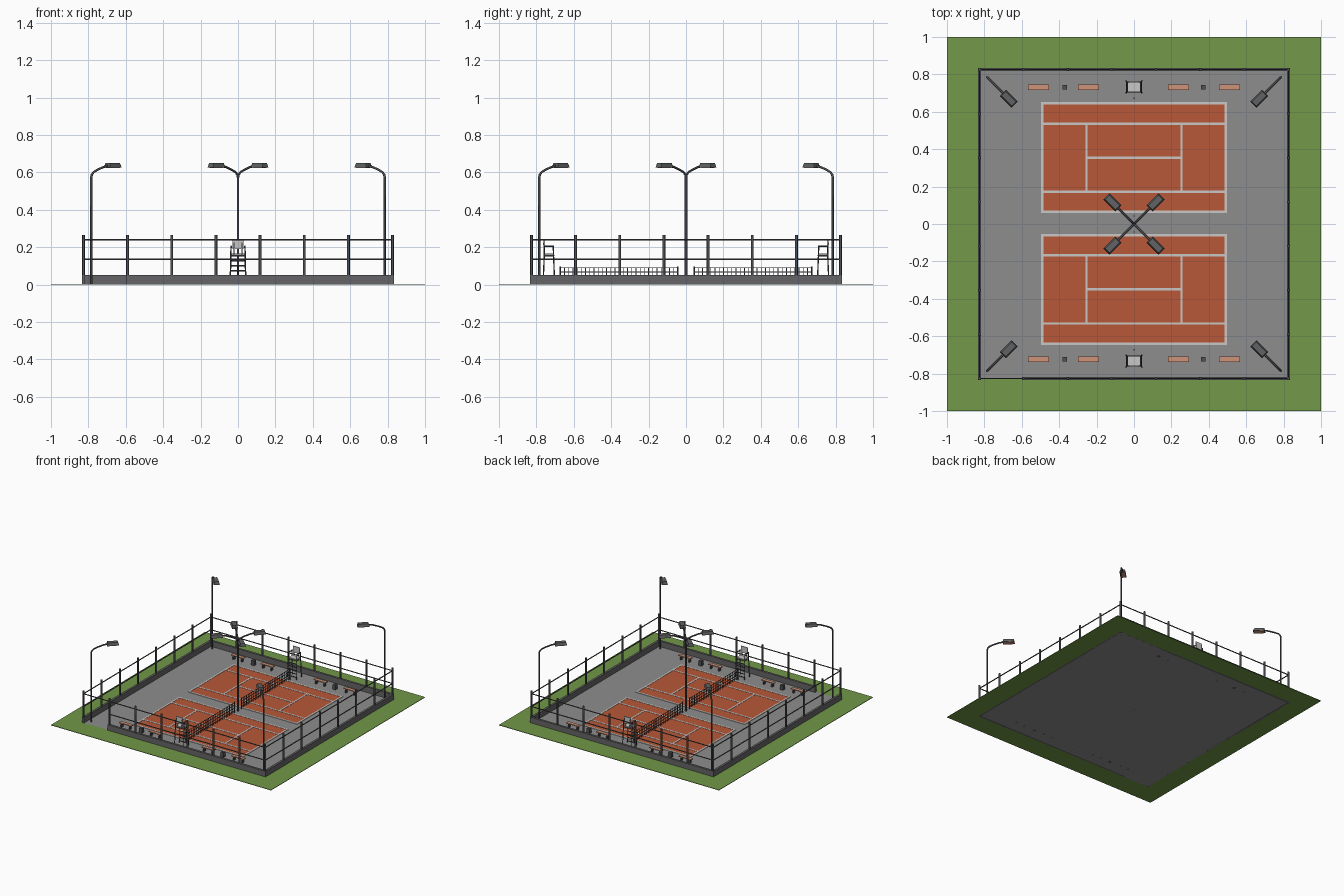
import bpy, bmesh, math
from mathutils import Vector, Matrix

if "Cube" in bpy.data.objects:
    bpy.data.objects.remove(bpy.data.objects["Cube"])


def material(name, hex_code):
    m = bpy.data.materials.new(name)
    srgb = [int(hex_code[i:i + 2], 16) / 255 for i in (0, 2, 4)]
    m.diffuse_color = [((c + 0.055) / 1.055) ** 2.4 if c > 0.04 else c / 12.92 for c in srgb] + [1]
    m.use_nodes = True
    m.node_tree.nodes["Principled BSDF"].inputs["Base Color"].default_value = m.diffuse_color
    return m


GRASS = material("grass green", "739849")
PAVING = material("paving grey", "8d8d8f")
CLAY = material("clay orange", "b85838")
WHITE = material("line white", "cbc9c6")
WALL = material("wall grey", "656567")
METAL = material("dark metal", "505154")
WOOD = material("bench wood", "d09378")
HEAD = material("lamp grey", "606263")


def finish(name, bm, mats, smooth=False):
    mesh = bpy.data.meshes.new(name)
    bmesh.ops.recalc_face_normals(bm, faces=bm.faces)
    bm.to_mesh(mesh)
    bm.free()
    for m in mats:
        mesh.materials.append(m)
    ob = bpy.data.objects.new(name, mesh)
    bpy.context.collection.objects.link(ob)
    if smooth:
        bpy.ops.object.select_all(action='DESELECT')
        ob.select_set(True)
        bpy.context.view_layer.objects.active = ob
        bpy.ops.object.shade_smooth_by_angle(angle=math.radians(50))
    return ob


def box(bm, x0, x1, y0, y1, z0, z1, rot=None):
    m = Matrix.LocRotScale(Vector((x0 + x1, y0 + y1, z0 + z1)) / 2, None,
                           Vector((abs(x1 - x0), abs(y1 - y0), abs(z1 - z0))))
    return bmesh.ops.create_cube(bm, size=1, matrix=(rot or Matrix()) @ m)["verts"]


def rod(bm, a, b, r, sides=6):
    a, b = Vector(a), Vector(b)
    q = (b - a).to_track_quat('Z', 'Y')
    bmesh.ops.create_cone(bm, cap_ends=True, segments=sides, radius1=r, radius2=r, depth=(b - a).length,
                          matrix=Matrix.LocRotScale((a + b) / 2, q, None))


# Grass border around the paved floor
W, F = 0.83, 0.004
bm = bmesh.new()
for s in (-1, 1):
    box(bm, -1, 1, s * W, s, 0, F)
    box(bm, s * W, s, -W, W, 0, F)
finish("grass_border", bm, [GRASS])
bm = bmesh.new()
box(bm, -W, W, -W, W, 0, F)
finish("paved_floor", bm, [PAVING])

# Two clay courts with painted lines
for label, cy in (("back", 0.355), ("front", -0.35)):
    bm = bmesh.new()
    box(bm, -0.49, 0.49, cy - 0.29, cy + 0.29, F, F + 0.002)
    finish(label + "_court", bm, [CLAY])
    bm = bmesh.new()
    h, z0, z1 = 0.0065, F, F + 0.004
    for dy in (-0.29, -0.182, 0.182, 0.29):
        box(bm, -0.497, 0.497, cy + dy - h, cy + dy + h, z0, z1)
    box(bm, -0.254, 0.254, cy - h, cy + h, z0, z1)
    for s in (-1, 1):
        box(bm, s * 0.49 - h, s * 0.49 + h, cy - 0.29, cy + 0.29, z0, z1)
        box(bm, s * 0.254 - h, s * 0.254 + h, cy - 0.182, cy + 0.182, z0, z1)
    finish(label + "_court_lines", bm, [WHITE])

# Nets: end posts and an open grid
for label, s in (("back", 1), ("front", -1)):
    bm = bmesh.new()
    ya, yb = 0.043, 0.672
    for y in (ya, yb):
        rod(bm, (0, s * y, 0), (0, s * y, 0.098), 0.004)
    for z in (0.025, 0.045, 0.068, 0.09):
        box(bm, -0.001, 0.001, s * ya, s * yb, z - 0.002, z + 0.002)
    n = 28
    for i in range(1, n):
        y = s * (ya + (yb - ya) * i / n)
        box(bm, -0.001, 0.001, y - 0.002, y + 0.002, 0.01, 0.09)
    finish(label + "_net", bm, [METAL])

# Low wall with an entrance gap at the front left
T = 0.009
bm = bmesh.new()
for s in (-1, 1):
    box(bm, s * 0.826 - T, s * 0.826 + T, -0.835, 0.835, 0, 0.05)
box(bm, -0.82, 0.82, 0.826 - T, 0.826 + T, 0, 0.05)
box(bm, -0.6, 0.82, -0.826 - T, -0.826 + T, 0, 0.05)
finish("low_wall", bm, [WALL])

# Fence posts and rails
P = 0.826
bm = bmesh.new()
for i in range(8):
    t = -P + 2 * P * i / 7
    for s in (-1, 1):
        rod(bm, (t, s * P, 0), (t, s * P, 0.265), 0.0075, 8)
        if 0 < i < 7:
            rod(bm, (s * P, t, 0), (s * P, t, 0.265), 0.0075, 8)
finish("fence_posts", bm, [METAL], True)
bm = bmesh.new()
for z in (0.135, 0.24):
    for s in (-1, 1):
        rod(bm, (s * P, -P, z), (s * P, P, z), 0.0045)
    rod(bm, (-P, P, z), (P, P, z), 0.0045)
    rod(bm, (-P if z > 0.2 else -0.59, -P, z), (P, -P, z), 0.0045)
finish("fence_rails", bm, [METAL], True)


def lamp_arm(name, x, y, angle, pole):
    """Bent tube leaning outward along angle, with a tapered head on its end."""
    place = Matrix.Translation((x, y, 0)) @ Matrix.Rotation(angle, 4, 'Z')
    path = [(0, 0.57), (0.005, 0.588), (0.018, 0.601), (0.045, 0.613), (0.09, 0.628), (0.13, 0.636)]
    if pole:
        path.insert(0, (0, 0))
    curve = bpy.data.curves.new(name, 'CURVE')
    curve.dimensions = '3D'
    curve.bevel_depth, curve.bevel_resolution, curve.use_fill_caps = 0.0062, 2, True
    spline = curve.splines.new('POLY')
    spline.points.add(len(path) - 1)
    for p, (r, z) in zip(spline.points, path):
        p.co = (*(place @ Vector((r, 0, z))), 1)
    curve.materials.append(METAL)
    ob = bpy.data.objects.new(name, curve)
    bpy.context.collection.objects.link(ob)
    bpy.ops.object.select_all(action='DESELECT')
    ob.select_set(True)
    bpy.context.view_layer.objects.active = ob
    bpy.ops.object.convert(target='MESH')
    # Head: narrower on top, glowing panel beneath
    bm = bmesh.new()
    verts = box(bm, 0.118, 0.208, -0.023, 0.023, 0.625, 0.649)
    for v in verts:
        if v.co.z > 0.64:
            v.co.y *= 0.72
            v.co.x = 0.163 + (v.co.x - 0.163) * 0.86
    panel = box(bm, 0.126, 0.2, -0.017, 0.017, 0.623, 0.627)
    for f in {f for v in panel for f in v.link_faces}:
        f.material_index = 1
    bm.transform(place)
    finish(name + "_head", bm, [HEAD, WOOD])


# Corner lamps and the four-armed centre lamp
for k in range(4):
    a = math.pi / 4 + k * math.pi / 2
    cx, cy = math.copysign(0.785, math.cos(a)), math.copysign(0.785, math.sin(a))
    lamp_arm(f"corner_lamp_{k + 1}", cx, cy, a + math.pi, True)
    lamp_arm(f"centre_lamp_{k + 1}", 0, 0, a, False)
bm = bmesh.new()
rod(bm, (0, 0, 0), (0, 0, 0.59), 0.0068, 10)
finish("centre_lamp_pole", bm, [METAL], True)

# Benches, bins and umpire chairs along the front and back
for label, s, cy in (("back", 1, 0.731), ("front", -1, -0.723)):
    seats, legs, bins = bmesh.new(), bmesh.new(), bmesh.new()
    for x in (-0.511, -0.243, 0.239, 0.511):
        box(seats, x - 0.056, x + 0.056, cy - 0.014, cy + 0.014, 0.034, 0.041)
        for dx in (-0.038, 0.038):
            box(legs, x + dx - 0.005, x + dx + 0.005, cy - 0.011, cy + 0.011, 0, 0.034)
    for x in (-0.371, 0.37):
        box(bins, x - 0.0125, x + 0.0125, cy - 0.0125, cy + 0.0125, 0, 0.044)
    finish(label + "_bench_seats", seats, [WOOD])
    finish(label + "_bench_legs", legs, [METAL])
    finish(label + "_bins", bins, [METAL])

    # Chair frame: splayed legs, ladder rungs on the court side, arm rests
    def at(x, d, z):
        return (x, s * (0.733 + d), z)
    bm = bmesh.new()
    for x in (-1, 1):
        for d in (-1, 1):
            rod(bm, at(x * 0.042, d * 0.031, 0), at(x * 0.037, d * 0.023, 0.205), 0.0038)
        rod(bm, at(x * 0.037, -0.028, 0.205), at(x * 0.037, 0.028, 0.205), 0.0045)
        rod(bm, at(x * 0.022, 0.024, 0.16), at(x * 0.022, 0.028, 0.225), 0.003)
        rod(bm, at(x * 0.039, -0.026, 0.155), at(x * 0.039, 0.026, 0.155), 0.0035)
    for i in range(6):
        z = 0.02 + 0.027 * i
        rod(bm, at(-0.041, -0.028, z), at(0.041, -0.028, z), 0.0035)
    rod(bm, at(-0.038, 0.026, 0.155), at(0.038, 0.026, 0.155), 0.0035)
    finish(label + "_chair_frame", bm, [METAL])
    bm = bmesh.new()
    box(bm, -0.035, 0.035, s * (0.733 - 0.024), s * (0.733 + 0.024), 0.158, 0.165)
    box(bm, -0.03, 0.03, s * (0.733 + 0.022), s * (0.733 + 0.028), 0.19, 0.243)
    finish(label + "_chair_seat", bm, [WHITE])
